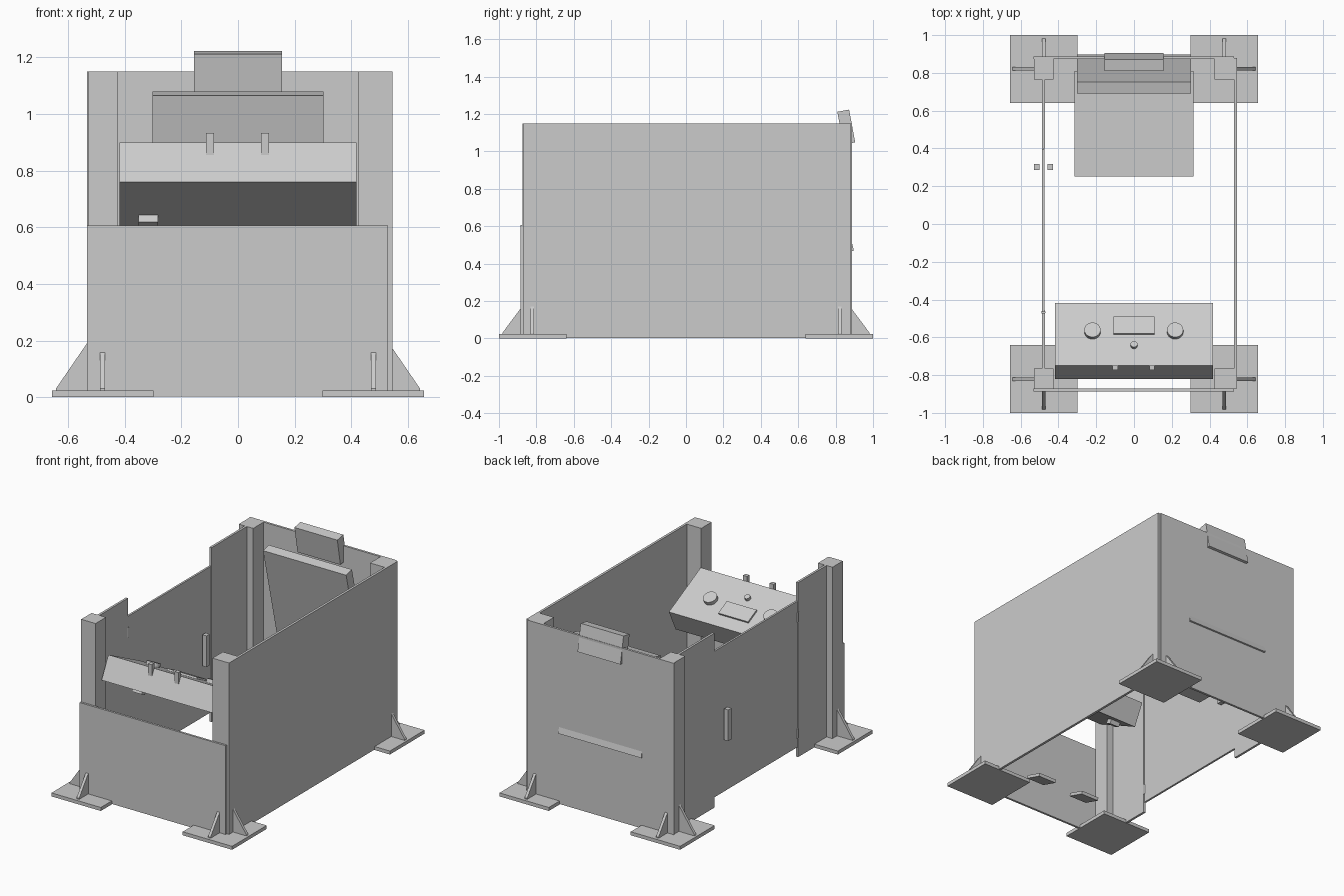
import bpy, bmesh
from math import radians, sin, cos
from mathutils import Matrix, Vector

if "Cube" in bpy.data.objects:
    bpy.data.objects.remove(bpy.data.objects["Cube"], do_unlink=True)

grey = bpy.data.materials.new("plain_grey")
grey.use_nodes = True
COLOUR = (0.6, 0.6, 0.6, 1)
grey.diffuse_color = COLOUR
grey.node_tree.nodes["Principled BSDF"].inputs["Base Color"].default_value = COLOUR


def finish(name, bm, matrix=None):
    if matrix:
        bm.transform(matrix)
    bmesh.ops.recalc_face_normals(bm, faces=bm.faces)
    mesh = bpy.data.meshes.new(name)
    bm.to_mesh(mesh)
    bm.free()
    mesh.materials.append(grey)
    obj = bpy.data.objects.new(name, mesh)
    bpy.context.collection.objects.link(obj)
    return obj


def box(name, x, y, z, matrix=None):
    """Box from (min, max) ranges, optionally placed by a matrix."""
    bm = bmesh.new()
    bmesh.ops.create_cube(bm, size=1)
    for v in bm.verts:
        v.co = [r[0] if c < 0 else r[1] for c, r in zip(v.co, (x, y, z))]
    return finish(name, bm, matrix)


def cylinder(name, radius, depth, centre, matrix=None):
    bm = bmesh.new()
    bmesh.ops.create_cone(bm, cap_ends=True, segments=32, radius1=radius,
                          radius2=radius, depth=depth,
                          matrix=Matrix.Translation(centre))
    obj = finish(name, bm, matrix)
    bpy.context.view_layer.objects.active = obj
    obj.select_set(True)
    bpy.ops.object.shade_smooth_by_angle()
    obj.select_set(False)
    return obj


def gusset(name, start, outward, reach, height):
    """Thin upright triangle rising from a foot plate."""
    out = Vector(outward)
    side = Vector((-out.y, out.x, 0)) * 0.009
    base = Vector(start)
    bm = bmesh.new()
    ends = [[bm.verts.new(p + side * s) for p in
             (base, base + out * reach, base + out * reach + Vector((0, 0, 0.01)),
              base + Vector((0, 0, height)))] for s in (-1, 1)]
    bm.faces.new(ends[0])
    bm.faces.new(ends[1])
    for i in range(4):
        j = (i + 1) % 4
        bm.faces.new((ends[0][i], ends[0][j], ends[1][j], ends[1][i]))
    return finish(name, bm)


def span(a, b, s):
    return tuple(sorted((a * s, b * s)))


def tilt(y, z, degrees):
    return Matrix.Translation((0, y, z)) @ Matrix.Rotation(radians(degrees), 4, "X")


# Corner posts with foot plates and stiffening gussets
for sx, xn in ((-1, "right"), (1, "left")):
    for sy, yn in ((-1, "front"), (1, "back")):
        tag = f"{yn}_{xn}"
        box("foot_plate_" + tag, span(0.298, 0.657, sx), span(0.64, 1, sy), (0, 0.023))
        box("post_" + tag, span(0.425, 0.53, sx), span(0.765, 0.873, sy), (0.02, 1.15))
        gusset("side_gusset_" + tag, (sx * 0.53, sy * 0.822, 0.02), (sx, 0, 0), 0.113, 0.175)
        gusset("end_gusset_" + tag, (sx * 0.478, sy * 0.873, 0.02), (0, sy, 0), 0.108, 0.155)

# Enclosure walls
box("left_wall", (0.53, 0.546), (-0.872, 0.88), (0.003, 1.15))
box("front_panel", (-0.533, 0.53), (-0.886, -0.872), (0.003, 0.607))
box("back_panel", (-0.533, 0.53), (0.873, 0.888), (0.003, 1.15))
box("right_wall_back", (-0.487, -0.472), (0.4, 0.77), (0.003, 1.15))
box("right_wall_front", (-0.487, -0.472), (-0.765, -0.47), (0.003, 1.15))

# Low door with handles and hinges
box("door", (-0.486, -0.473), (-0.465, 0.397), (0.07, 1.03))
for name, x in (("outer_handle", -0.515), ("inner_handle", -0.444)):
    box(name, (x - 0.015, x + 0.015), (0.285, 0.318), (0.42, 0.625))
for name, z in (("lower_hinge", 0.16), ("upper_hinge", 0.925)):
    cylinder(name, 0.011, 0.065, (-0.48, -0.467, z))

# Tilted control console, origin at its upper front edge
console = tilt(-0.75, 0.9, -26.57)
box("console", (-0.418, 0.418), (0, 0.37), (-0.157, 0), console)
box("console_socket", (-0.352, -0.282), (0.26, 0.3), (-0.185, -0.15), console)
box("console_screen", (-0.108, 0.108), (0.185, 0.285), (-0.005, 0.012), console)
for name, x in (("right_knob", -0.22), ("left_knob", 0.218)):
    cylinder(name, 0.043, 0.03, (x, 0.2, 0.01), console)
cylinder("console_button", 0.018, 0.024, (0, 0.118, 0.008), console)
for name, x in (("right_lever", -0.099), ("left_lever", 0.095)):
    box(name, (x - 0.014, x + 0.014), (-0.774, -0.748), (0.856, 0.932))

# Seat with leaning backrest and headrest
box("seat", (-0.315, 0.315), (0.252, 0.81), (0.4, 0.46))
box("backrest", (-0.302, 0.302), (-0.062, 0), (-0.627, 0), tilt(0.752, 1.079, 13.4))
box("headrest", (-0.156, 0.156), (-0.064, 0), (-0.178, 0), tilt(0.872, 1.223, 10.5))

# Foot pedals
for name, x in (("right_pedal", -0.17), ("left_pedal", 0.17)):
    box(name, (x - 0.065, x + 0.065), (-0.06, 0.06), (-0.01, 0.01), tilt(-0.68, 0.09, -17))
